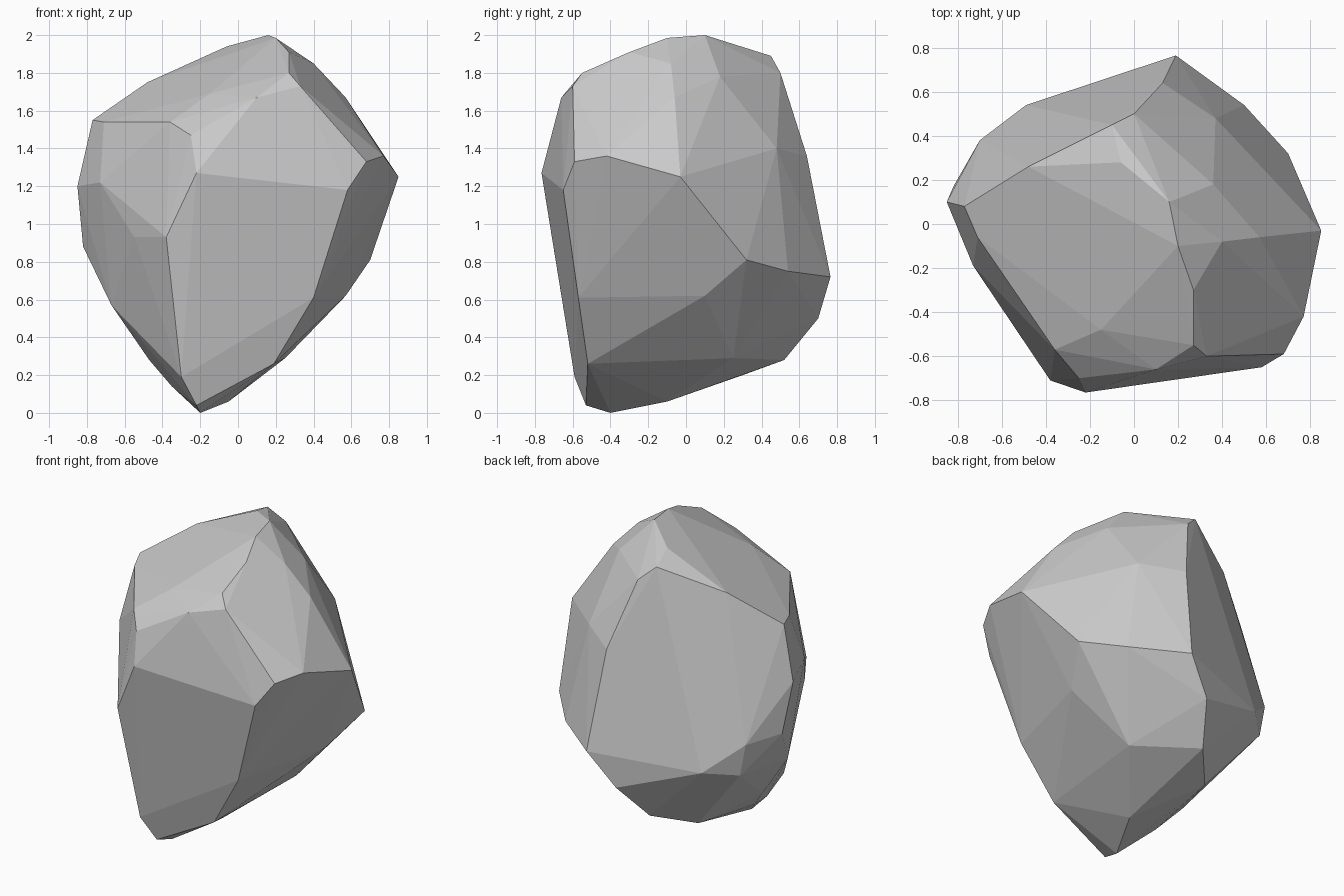
import bpy
import bmesh

default_cube = bpy.data.objects.get("Cube")
if default_cube:
    bpy.data.objects.remove(default_cube, do_unlink=True)

# Ridge lines of the boulder, each a short path along one chipped edge
RIDGES = {
    # summit, running from the front shoulder to the back
    "crest": [(.33, -.6, 1.73), (.27, -.55, 1.8), (.27, -.3, 1.91),
              (.2, -.1, 1.985), (.16, .1, 2), (-.06, .28, 1.94),
              (-.1, .45, 1.89)],
    # back edge dropping from the crest
    "spine": [(0, .5, 1.8), (.13, .64, 1.36), (.19, .765, .72)],
    # rim of the sloping top on the -x side
    "rim": [(-.48, .26, 1.75), (-.77, .08, 1.55), (-.71, -.06, 1.54),
            (-.36, -.57, 1.54), (-.15, -.48, 1.69), (.1, -.66, 1.67)],
    # outline of the broad front face
    "front": [(-.25, -.7, 1.47), (-.22, -.765, 1.27), (-.38, -.71, .93),
              (-.3, -.59, .19), (.19, -.52, .26), (.4, -.57, .61),
              (.58, -.65, 1.18)],
    # belt around the +x side
    "belt": [(.68, -.59, 1.33), (.77, -.42, 1.36), (.85, -.03, 1.25),
             (.7, .32, .81), (.5, .54, .75)],
    # upper slope between the crest and the belt
    "slope": [(.4, -.08, 1.85), (.57, -.06, 1.67), (.36, .18, 1.78),
              (.37, .48, 1.4)],
    # -x flank
    "flank": [(-.55, -.45, .93), (-.73, -.19, 1.22), (-.85, .1, 1.2),
              (-.82, .17, .88), (-.7, .38, .85), (-.49, .54, .67),
              (-.66, .38, .64), (-.67, -.1, .57)],
    # underside, rising towards the back
    "keel": [(-.2, -.4, 0), (-.22, -.53, .04), (-.05, -.1, .06),
             (-.35, -.22, .14), (-.47, -.12, .28), (-.3, .3, .2),
             (-.1, .52, .28), (.02, .7, .5), (.57, .1, .62),
             (.25, .25, .29)],
}


def wrap_ridges(name, ridges):
    """Wrap the ridge lines in a single tight convex skin."""
    bm = bmesh.new()
    for path in ridges.values():
        for point in path:
            bm.verts.new(point)
    skin = bmesh.ops.convex_hull(bm, input=bm.verts[:])
    inside = set(skin["geom_interior"]) | set(skin["geom_unused"])
    loose = [item for item in inside if isinstance(item, bmesh.types.BMVert)]
    bmesh.ops.delete(bm, geom=loose, context="VERTS")

    # Merge nearly level triangles into broad facets
    bmesh.ops.dissolve_limit(bm, angle_limit=.05,
                             verts=bm.verts[:], edges=bm.edges[:])
    bmesh.ops.recalc_face_normals(bm, faces=bm.faces[:])

    mesh = bpy.data.meshes.new(name)
    bm.to_mesh(mesh)
    bm.free()
    boulder = bpy.data.objects.new(name, mesh)
    bpy.context.collection.objects.link(boulder)


wrap_ridges("boulder", RIDGES)
